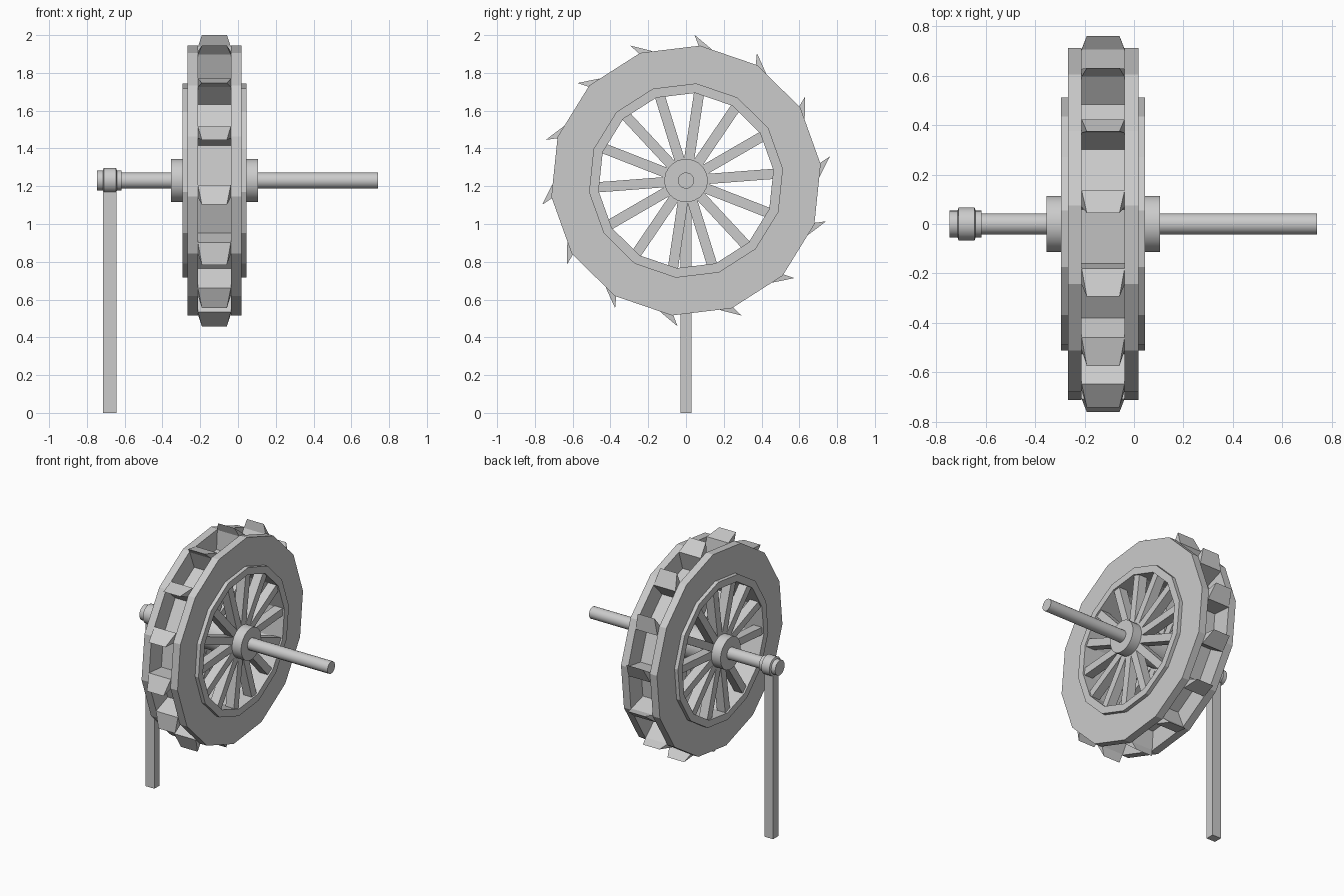
import bpy, bmesh
from math import sin, cos, pi, radians

if "Cube" in bpy.data.objects:
    bpy.data.objects.remove(bpy.data.objects["Cube"])

CZ, CX, N = 1.23, -0.125, 14      # axle height, wheel mid-plane, bucket count
PHASE = radians(84)
STEP = 2 * pi / N


def make(name, bm):
    bmesh.ops.recalc_face_normals(bm, faces=bm.faces)
    me = bpy.data.meshes.new(name)
    bm.to_mesh(me)
    bm.free()
    ob = bpy.data.objects.new(name, me)
    bpy.context.collection.objects.link(ob)
    return ob


def polar(x, u, v, a):
    """Point from radial u and tangential v at angle a around the axle."""
    return (x, u * cos(a) - v * sin(a), CZ + u * sin(a) + v * cos(a))


def lathe(name, profile, n, closed=True, phase=PHASE):
    """Spin (x, r) points around the axle; open profiles get end caps."""
    bm = bmesh.new()
    loops = [[bm.verts.new(polar(x, r, 0, phase + 2 * pi * i / n)) for i in range(n)]
             for x, r in profile]
    pairs = list(zip(loops, loops[1:]))
    if closed:
        pairs.append((loops[-1], loops[0]))
    else:
        bm.faces.new(loops[0])
        bm.faces.new(loops[-1])
    for a, b in pairs:
        for i in range(n):
            j = (i + 1) % n
            bm.faces.new((a[i], a[j], b[j], b[i]))
    return make(name, bm)


def annulus(name, x0, x1, r0, r1, n=N):
    return lathe(name, [(x0, r0), (x1, r0), (x1, r1), (x0, r1)], n)


def rod(name, profile, n):
    ob = lathe(name, profile, n, closed=False)
    bpy.context.view_layer.objects.active = ob
    ob.select_set(True)
    bpy.ops.object.shade_smooth_by_angle(angle=radians(30))
    ob.select_set(False)
    return ob


def add_prism(bm, section):
    """section: (u, v, half_width, angle) points, extruded across the wheel."""
    sides = [[bm.verts.new(polar(CX + s * h, u, v, a)) for u, v, h, a in section]
             for s in (-1, 1)]
    bm.faces.new(sides[0])
    bm.faces.new(sides[1])
    n = len(section)
    for i in range(n):
        j = (i + 1) % n
        bm.faces.new((sides[0][i], sides[0][j], sides[1][j], sides[1][i]))


# Side plates of the rim and the bucket floor between them
annulus("left_rim_plate", -0.268, -0.212, 0.49, 0.718)
annulus("right_rim_plate", -0.038, 0.018, 0.49, 0.718)
annulus("bucket_floor", -0.212, -0.038, 0.49, 0.575)

# Inner felloe that carries the spokes
annulus("inner_ring", -0.295, 0.045, 0.466, 0.517)

# Buckets: radial wall with a leaning, tapered lip
bm = bmesh.new()
for i in range(N):
    a = PHASE + i * STEP
    add_prism(bm, [(0.55, 0.0, 0.087, a), (0.712, 0.006, 0.087, a),
                   (0.772, 0.036, 0.066, a), (0.706, -0.062, 0.087, a),
                   (0.55, -0.03, 0.087, a)])
make("buckets", bm)

# Two layers of spokes
for side, x in (("left", CX - 0.125), ("right", CX + 0.125)):
    bm = bmesh.new()
    for i in range(N):
        a = radians(81.5) + i * STEP
        w, d = 0.027, 0.033
        vs = [bm.verts.new(polar(x + sx * d, u, sv * w, a))
              for u in (0.08, 0.475)
              for sx, sv in ((-1, -1), (1, -1), (1, 1), (-1, 1))]
        bm.faces.new(vs[:4])
        bm.faces.new(vs[4:])
        for k in range(4):
            j = (k + 1) % 4
            bm.faces.new((vs[k], vs[j], vs[4 + j], vs[4 + k]))
    make(side + "_spokes", bm)

# Hub and axle
rod("hub", [(-0.355, 0.115), (0.105, 0.115)], 24)
rod("axle", [(-0.74, 0.043), (0.742, 0.043)], 16)

# Bearing collar on the post
rod("bearing", [(-0.747, 0.054), (-0.715, 0.054), (-0.71, 0.068), (-0.646, 0.068),
                (-0.641, 0.054), (-0.617, 0.054)], 16)

# Support post
bm = bmesh.new()
bmesh.ops.create_cube(bm, size=1)
for v in bm.verts:
    v.co = (-0.679 + v.co.x * 0.07, v.co.y * 0.06, (v.co.z + 0.5) * 1.2)
make("support_post", bm)
